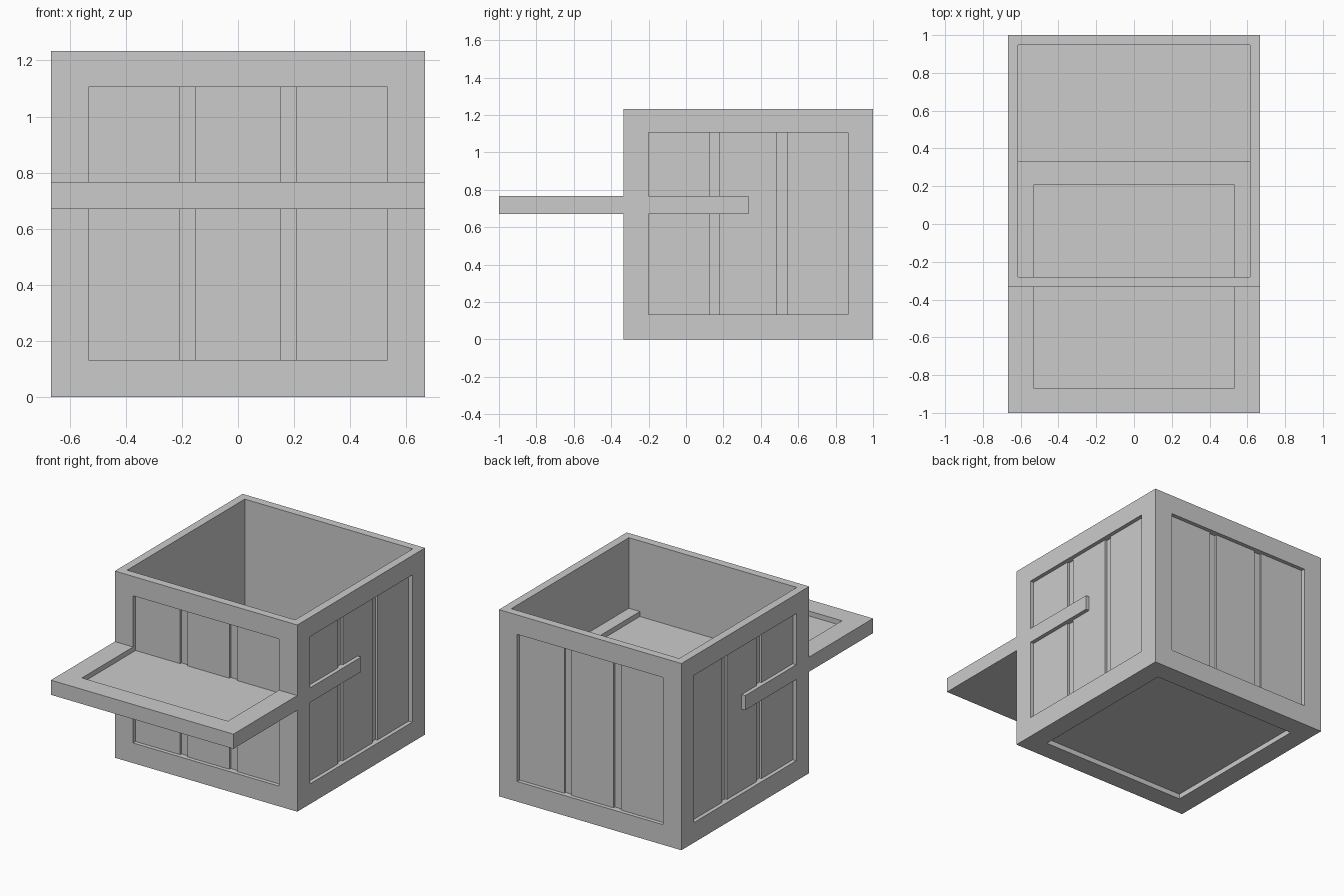
import bpy
import math
from mathutils import Matrix, Vector

if "Cube" in bpy.data.objects:
    bpy.data.objects.remove(bpy.data.objects["Cube"])

HALF = 2 / 3        # half width of the crate
HEIGHT = 1.233
WALL = 0.053
PANEL = 0.533       # half width of the recessed panels
CY = 1 / 3          # crate centre in y
RECESS = 0.026      # panel depth
GROOVE = 0.04       # depth of the gaps between planks
BASE_RECESS = 0.033


def box(name, lo, hi, turn=None):
    lo, hi = Vector(lo), Vector(hi)
    bpy.ops.mesh.primitive_cube_add(size=1)
    ob = bpy.context.object
    ob.name = name
    m = Matrix.Translation((lo + hi) / 2) @ Matrix.Diagonal((*(hi - lo), 1))
    if turn is not None:
        m = turn @ m
    ob.data.transform(m)
    return ob


def cut(target, cutter):
    mod = target.modifiers.new("cut", 'BOOLEAN')
    mod.operation = 'DIFFERENCE'
    mod.solver = 'EXACT'
    mod.object = cutter
    bpy.context.view_layer.objects.active = target
    bpy.ops.object.modifier_apply(modifier=mod.name)
    bpy.data.objects.remove(cutter)


# Open crate body
crate = box("crate_body", (-HALF, CY - HALF, 0), (HALF, CY + HALF, HEIGHT))
inner = HALF - WALL
cut(crate, box("cavity", (-inner, CY - inner, WALL), (inner, CY + inner, 2)))

# Recessed panel with two plank gaps on each of the four sides
for i in range(4):
    turn = Matrix.Translation((0, CY, 0)) @ Matrix.Rotation(i * math.pi / 2, 4, 'Z')
    cut(crate, box("panel", (-PANEL, -1, 0.133), (PANEL, -HALF + RECESS, 1.105), turn))
    for x in (-0.18, 0.18):
        cut(crate, box("gap", (x - 0.027, -1, 0.133),
                       (x + 0.027, -HALF + GROOVE, 1.105), turn))

# Recessed underside
cut(crate, box("base_panel", (-PANEL, CY - PANEL, -1), (PANEL, CY + PANEL, BASE_RECESS)))

# Lid pushed through the front of the crate, recessed on top
lid = box("lid", (-HALF, -1, 0.67), (HALF, CY, 0.767))
cut(lid, box("lid_panel", (-PANEL, -0.867, 0.767 - BASE_RECESS), (PANEL, 0.207, 1)))
